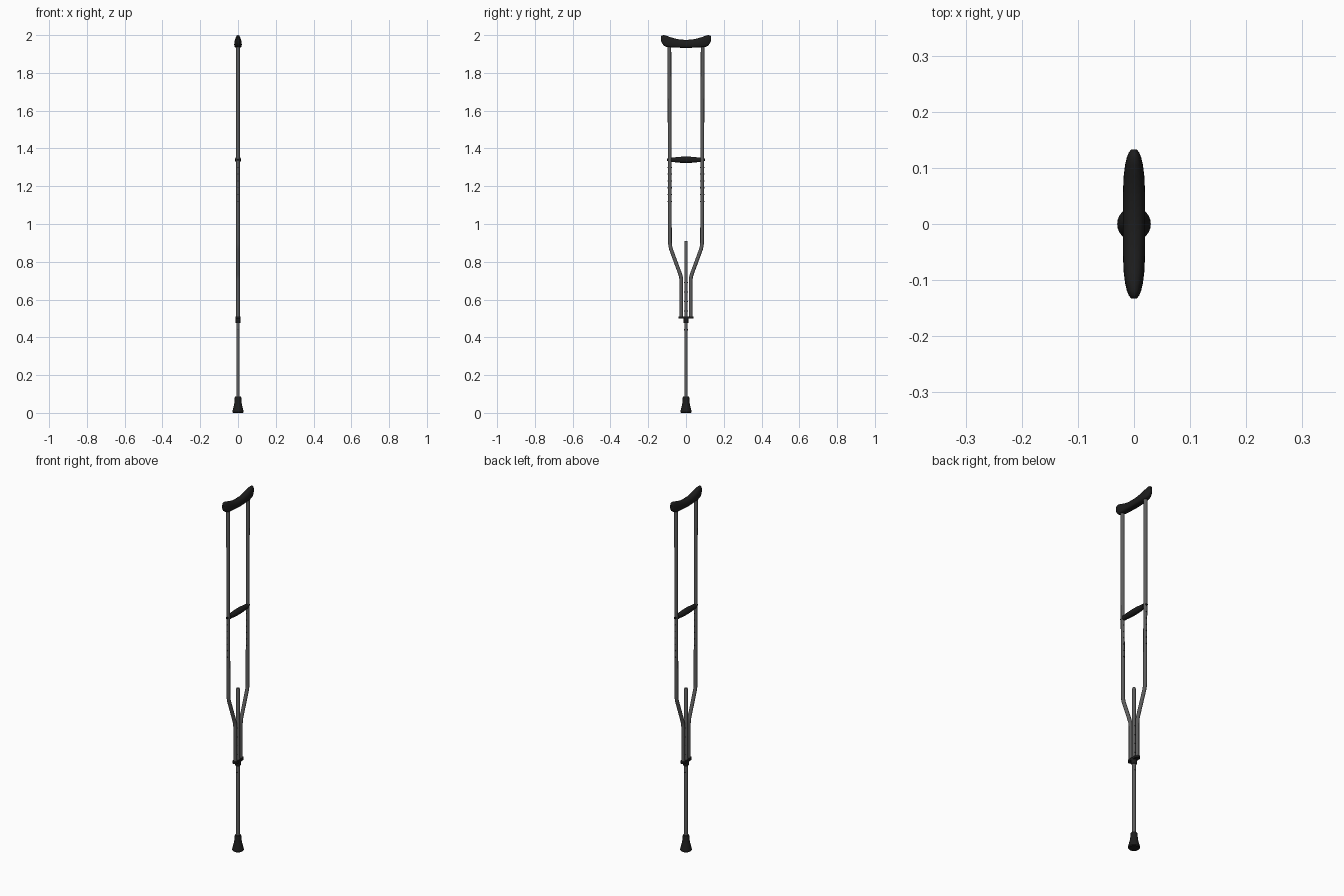
import bpy, bmesh, math
from mathutils import Vector

if "Cube" in bpy.data.objects:
    bpy.data.objects.remove(bpy.data.objects["Cube"])


def material(name, v):
    m = bpy.data.materials.new(name)
    m.diffuse_color = (v, v, v, 1)
    m.use_nodes = True
    m.node_tree.nodes["Principled BSDF"].inputs["Base Color"].default_value = m.diffuse_color
    return m


METAL = material("dark_metal", 0.11)
RUBBER = material("black_rubber", 0.012)


def finish(name, bm, mat, angle=35):
    bmesh.ops.recalc_face_normals(bm, faces=bm.faces)
    me = bpy.data.meshes.new(name)
    bm.to_mesh(me)
    bm.free()
    ob = bpy.data.objects.new(name, me)
    bpy.context.collection.objects.link(ob)
    me.materials.append(mat)
    bpy.ops.object.select_all(action='DESELECT')
    ob.select_set(True)
    bpy.context.view_layer.objects.active = ob
    bpy.ops.object.shade_smooth_by_angle(angle=math.radians(angle))
    return ob


def loft(name, rings, mat, angle=35):
    bm = bmesh.new()
    loops = [[bm.verts.new(p) for p in r] for r in rings]
    n = len(loops[0])
    for a, b in zip(loops, loops[1:]):
        for i in range(n):
            j = (i + 1) % n
            bm.faces.new((a[i], a[j], b[j], b[i]))
    bm.faces.new(loops[0])
    bm.faces.new(loops[-1])
    return finish(name, bm, mat, angle)


def turned(name, profile, mat, axis='Z', origin=(0, 0, 0), n=20):
    """Round part from (position, radius) pairs along an axis."""
    rings = []
    for t, r in profile:
        ring = []
        for i in range(n):
            a = 2 * math.pi * i / n
            c, s = r * math.cos(a), r * math.sin(a)
            p = (c, s, t) if axis == 'Z' else (c, t, s)
            ring.append(Vector(origin) + Vector(p))
        rings.append(ring)
    return loft(name, rings, mat)


def tube(name, path, r, mat, n=16):
    """Tube through (y, z) points, every ring mitred in the y-z plane."""
    pts = [Vector((0, y, z)) for y, z in path]
    rings = []
    for k, p in enumerate(pts):
        d1 = (p - pts[max(k - 1, 0)]).normalized()
        d2 = (pts[min(k + 1, len(pts) - 1)] - p).normalized()
        d = (d1 + d2).normalized()
        side = Vector((0, d.z, -d.y))
        rings.append([p + Vector((r * math.cos(2 * math.pi * i / n), 0, 0))
                      + side * r * math.sin(2 * math.pi * i / n) for i in range(n)])
    return loft(name, rings, mat)


# underarm pad: (y, half width, bottom, top), mirrored front to back
half = [(0, .020, 1.932, 1.975), (.03, .020, 1.933, 1.976), (.06, .0195, 1.934, 1.982),
        (.085, .0185, 1.935, 1.990), (.105, .0160, 1.938, 1.997), (.118, .0130, 1.945, 2.0),
        (.127, .0095, 1.957, 1.998), (.133, .005, 1.970, 1.992)]
stations = [(-y, w, b, t) for y, w, b, t in reversed(half[1:])] + half
rings = []
for y, w, b, t in stations:
    ring = []
    for i in range(20):
        a = 2 * math.pi * i / 20
        c, s = math.cos(a), math.sin(a)
        x = w * math.copysign(abs(c) ** .75, c)
        mid = b + (t - b) * .42
        z = mid + s * (t - mid) if s > 0 else mid - abs(s) ** .5 * (mid - b)
        ring.append((x, y, z))
    rings.append(ring)
loft("underarm_pad", rings, RUBBER, 50)

# bent side rails with adjustment buttons
for side, label in ((-1, "front"), (1, "rear")):
    path = [(.088, 1.95), (.085, .90), (.0835, .885), (.080, .868),
            (.031, .735), (.0265, .72), (.025, .70), (.025, .505)]
    tube(label + "_rail", [(side * y, z) for y, z in path], .0098, METAL)
    for k in range(7):
        z = 1.12 + k * .036
        turned(f"{label}_rail_button_{k}", [(-.0115, .003), (.0115, .003)], RUBBER,
               'Y', (0, side * .086, z), 8)
    turned(label + "_grip_bolt", [(-.0125, .006), (.0125, .006)], RUBBER,
           'Y', (0, side * .087, 1.34), 12)

# hand grip
g = [(0, .0165), (.025, .0162), (.05, .0145), (.062, .0125), (.068, .0130), (.078, .0130)]
turned("hand_grip", [(-y, r) for y, r in reversed(g[1:])] + g, RUBBER, 'Y', (0, 0, 1.34))

# height adjusting leg
turned("lower_leg", [(.05, .0092), (.905, .0092), (.911, .007)], METAL, n=16)
for k in range(6):
    turned(f"leg_button_{k}", [(-.0103, .003), (.0103, .003)], RUBBER,
           'Y', (0, 0, .44 + k * .05), 8)

# clamp plate joining the rails, and the collar under it
outline = []
for i in range(24):
    a = 2 * math.pi * i / 24
    cy = .026 if math.sin(a) > 0 else -.026
    outline.append((.014 * math.cos(a), cy + .014 * math.sin(a)))
loft("rail_clamp", [[(x, y, z) for x, y in outline] for z in (.499, .511)], RUBBER)
turned("leg_collar", [(.476, .0125), (.480, .0145), (.500, .0145)], RUBBER)

# rubber foot
turned("rubber_foot", [(0, .027), (.004, .030), (.012, .029), (.040, .0215), (.055, .019),
                       (.080, .0175), (.086, .0155)], RUBBER, n=24)
